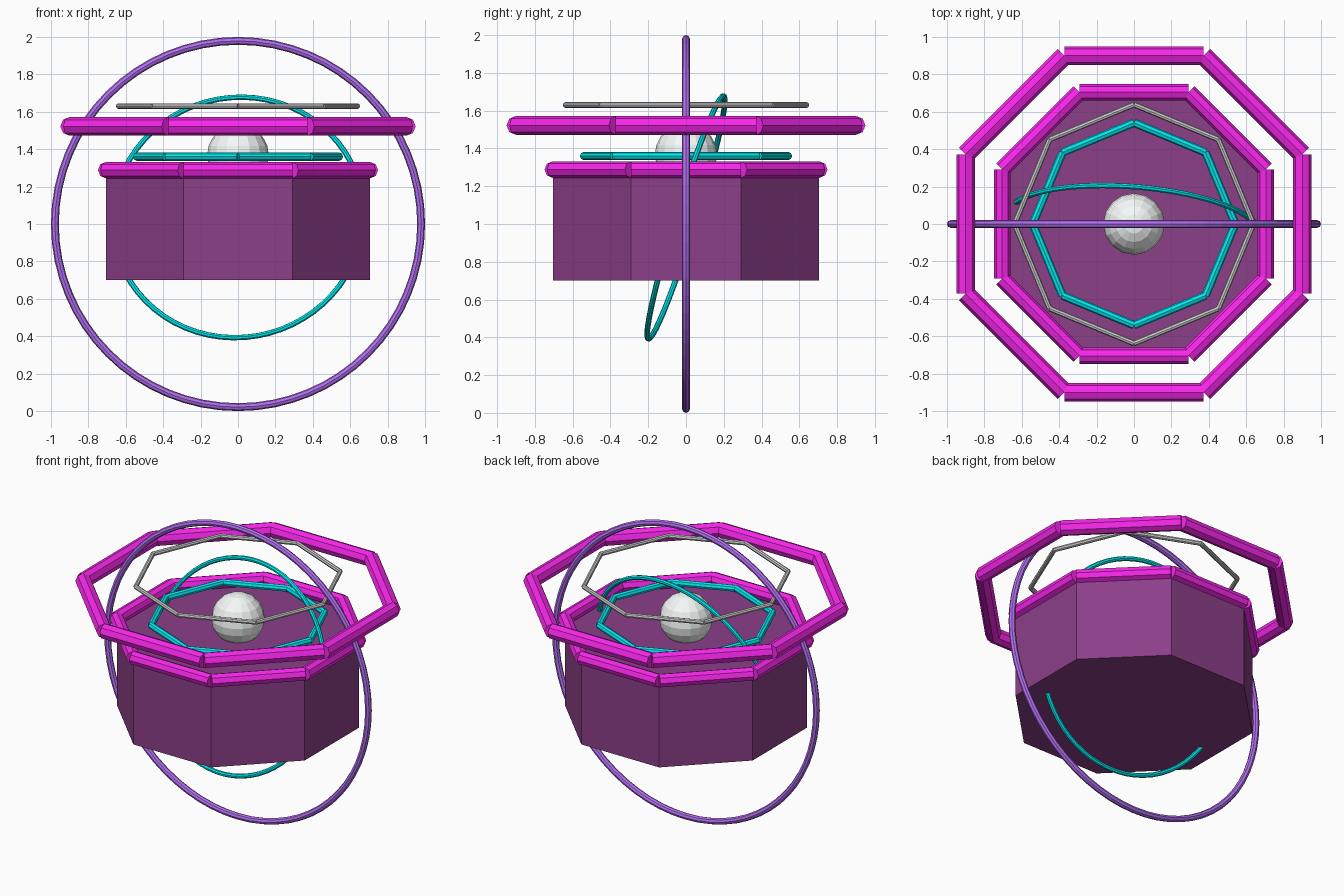
import bpy, math
from mathutils import Vector, Matrix

if "Cube" in bpy.data.objects:
    bpy.data.objects.remove(bpy.data.objects["Cube"])


def material(name, rgb):
    m = bpy.data.materials.new(name)
    m.diffuse_color = (*rgb, 1)
    m.use_nodes = True
    m.node_tree.nodes["Principled BSDF"].inputs["Base Color"].default_value = m.diffuse_color
    return m


PLUM = material("plum", (0.26, 0.05, 0.25))
MAGENTA = material("magenta", (0.95, 0.02, 0.84))
TEAL = material("teal", (0.0, 0.82, 0.88))
VIOLET = material("violet", (0.46, 0.16, 0.90))
SILVER = material("silver", (0.72, 0.75, 0.73))
PALE = material("pale", (0.92, 0.96, 0.94))


def finish(name, mat):
    ob = bpy.context.object
    ob.name = name
    ob.data.materials.append(mat)
    return ob


def orbit(name, z, major, minor, mat, normal):
    rot = Vector((0, 0, 1)).rotation_difference(Vector(normal)).to_euler()
    bpy.ops.mesh.primitive_torus_add(location=(0, 0, z), rotation=rot,
                                     major_radius=major, minor_radius=minor,
                                     major_segments=64, minor_segments=8)
    return finish(name, mat)


def beam_octagon(name, z, apothem, radius, mat, turn=0.0):
    # eight straight beams, one per side, with open corners
    length = 2 * apothem * math.tan(math.pi / 8)
    for i in range(8):
        a = i * math.pi / 4 + turn
        bpy.ops.mesh.primitive_cylinder_add(
            vertices=8, radius=radius, depth=length,
            location=(apothem * math.cos(a), apothem * math.sin(a), z),
            rotation=(math.pi / 2, 0, a))
        finish(f"{name}_{i + 1}", mat)


# Octagonal body, flats facing the axes
bpy.ops.mesh.primitive_cylinder_add(vertices=8, radius=0.705 / math.cos(math.pi / 8),
                                    depth=0.55, location=(0, 0, 0.975))
body = finish("octagonal_body", PLUM)
body.data.transform(Matrix.Rotation(math.pi / 8, 4, 'Z'))

# Rim beams and raised outer beams
beam_octagon("rim_beam", 1.288, 0.705, 0.044, MAGENTA)
beam_octagon("upper_beam", 1.522, 0.9, 0.05, MAGENTA)

# Thin octagons, corners on the axes
beam_octagon("inner_beam", 1.36, 0.50, 0.022, TEAL, math.pi / 8)
beam_octagon("top_beam", 1.63, 0.59, 0.015, SILVER, math.pi / 8)

# Round orbit rings
orbit("large_orbit", 1.0, 0.979, 0.021, VIOLET, (0, -1, 0))
orbit("tilted_orbit", 1.035, 0.673, 0.015, TEAL, (-0.083, -1, 0.31))

# Central faceted globe
bpy.ops.mesh.primitive_uv_sphere_add(segments=16, ring_count=10, radius=0.165,
                                     location=(0, 0, 1.367))
finish("globe", PALE)
